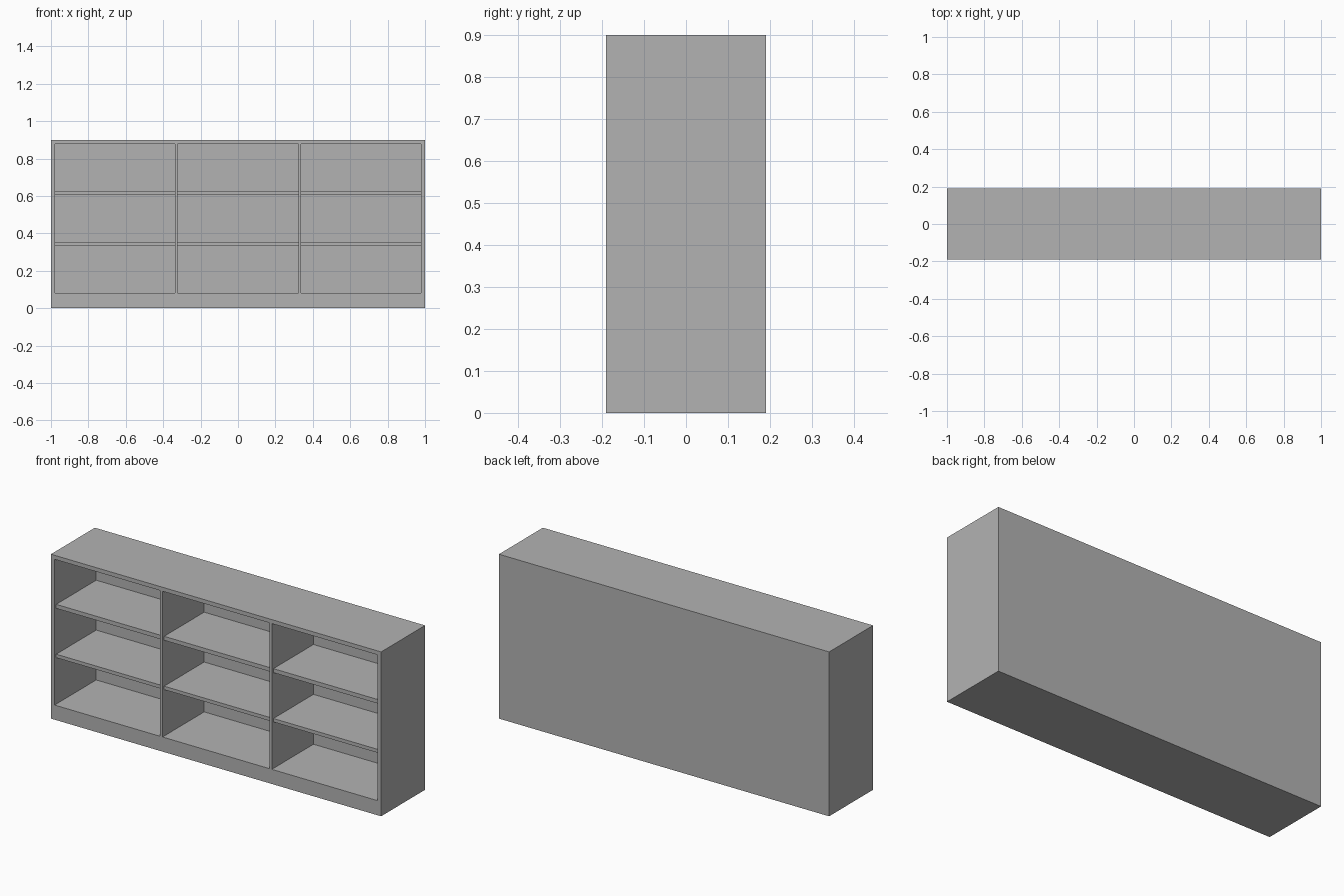
import bpy

if "Cube" in bpy.data.objects:
    bpy.data.objects.remove(bpy.data.objects["Cube"], do_unlink=True)

# Overall dimensions
HALF_W, HALF_D, HEIGHT = 1.0, 0.19, 0.9
BOARD, PLINTH, BACK = 0.022, 0.08, 0.02
INNER = HALF_W - BOARD
CEILING = HEIGHT - BOARD
INNER_BACK = HALF_D - BACK

paint = bpy.data.materials.new("plain grey")
paint.use_nodes = True
GREY = (0.45, 0.45, 0.45, 1.0)
paint.diffuse_color = GREY
paint.node_tree.nodes["Principled BSDF"].inputs["Base Color"].default_value = GREY


def board(name, x, y, z):
    """Box filling the given (min, max) range on each axis."""
    bpy.ops.mesh.primitive_cube_add(size=1)
    obj = bpy.context.object
    obj.name = name
    obj.location = [(a + b) / 2 for a, b in (x, y, z)]
    obj.scale = [b - a for a, b in (x, y, z)]
    bpy.ops.object.transform_apply(location=True, rotation=False, scale=True)
    obj.data.materials.append(paint)
    return obj


full_depth = (-HALF_D, HALF_D)
inner_depth = (-HALF_D, INNER_BACK)

# Outer case
board("right_side", (-HALF_W, -INNER), full_depth, (0, HEIGHT))
board("left_side", (INNER, HALF_W), full_depth, (0, HEIGHT))
board("top", (-INNER, INNER), full_depth, (CEILING, HEIGHT))
board("base", (-INNER, INNER), full_depth, (0, PLINTH))
board("back_panel", (-INNER, INNER), (INNER_BACK, HALF_D), (PLINTH, CEILING))

# Upright dividers, flush with the front
DIV_X, DIV_HALF = 0.331, 0.007
for side, x in (("right", -DIV_X), ("left", DIV_X)):
    board(side + "_divider", (x - DIV_HALF, x + DIV_HALF), inner_depth, (PLINTH, CEILING))

# Shelves in each bay, set slightly back from the front
bays = {
    "right": (-INNER, -DIV_X - DIV_HALF),
    "middle": (-DIV_X + DIV_HALF, DIV_X - DIV_HALF),
    "left": (DIV_X + DIV_HALF, INNER),
}
for bay, span in bays.items():
    for level, z in (("lower", (0.334, 0.353)), ("upper", (0.604, 0.626))):
        board(f"{bay}_{level}_shelf", span, (-HALF_D + 0.014, INNER_BACK), z)
